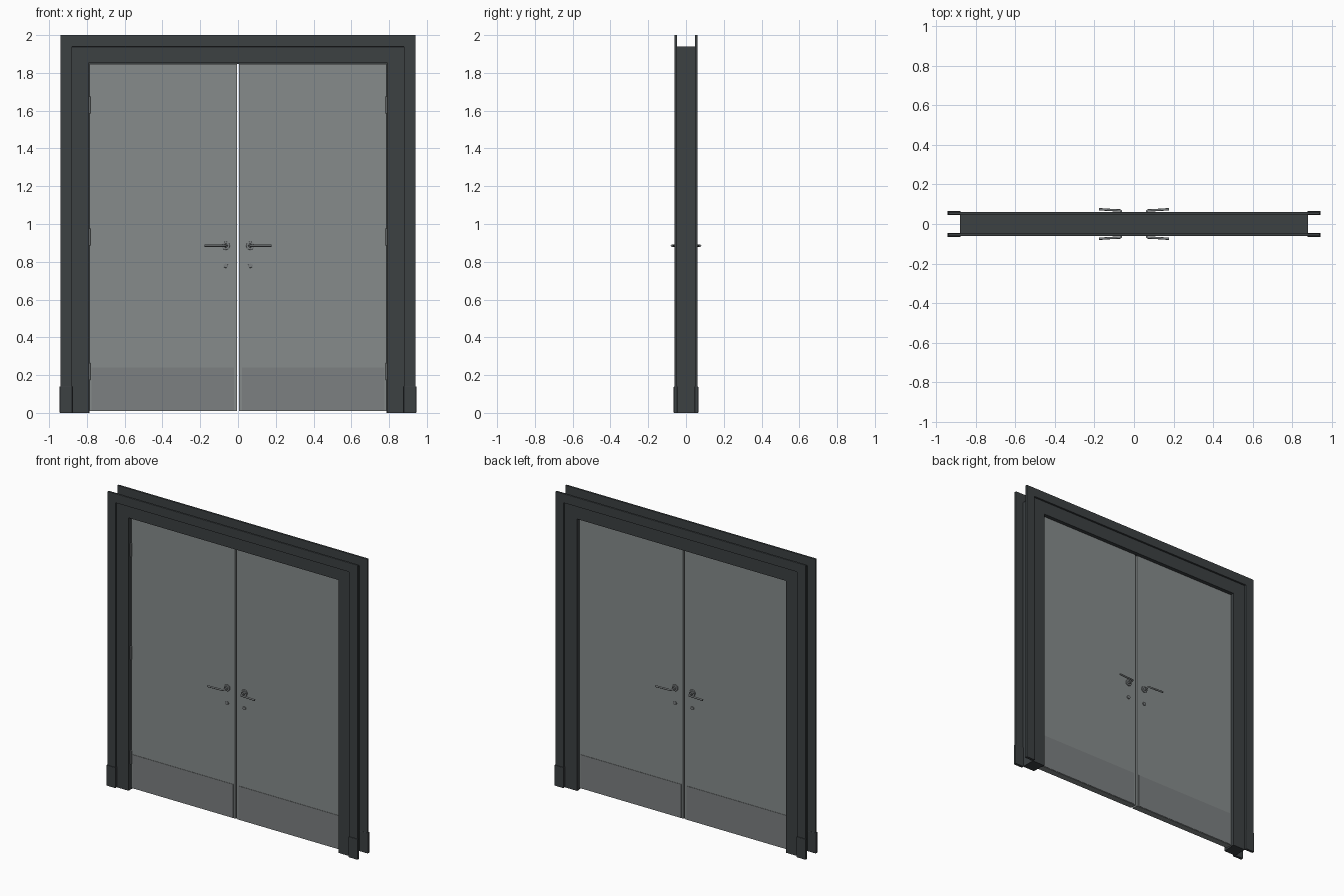
import bpy, bmesh, math
from mathutils import Matrix

if "Cube" in bpy.data.objects:
    bpy.data.objects.remove(bpy.data.objects["Cube"])


def mat(name, c):
    m = bpy.data.materials.new(name)
    m.diffuse_color = (*c, 1)
    m.use_nodes = True
    m.node_tree.nodes["Principled BSDF"].inputs["Base Color"].default_value = m.diffuse_color
    return m


DARK = mat("dark_frame_paint", (0.045, 0.052, 0.055))
LEAF = mat("door_grey", (0.24, 0.26, 0.26))
STEEL = mat("steel", (0.20, 0.215, 0.22))


def finish(name, bm, m, bevel=0):
    bmesh.ops.recalc_face_normals(bm, faces=bm.faces)
    me = bpy.data.meshes.new(name)
    bm.to_mesh(me)
    bm.free()
    ob = bpy.data.objects.new(name, me)
    bpy.context.collection.objects.link(ob)
    me.materials.append(m)
    if bevel:
        b = ob.modifiers.new("bevel", "BEVEL")
        b.width = bevel
        b.segments = 2
    return ob


def box(name, x, y, z, m, bevel=0):
    bm = bmesh.new()
    bmesh.ops.create_cube(bm, size=1)
    for v in bm.verts:
        v.co = [min(r) + (c + 0.5) * (max(r) - min(r)) for c, r in zip(v.co, (x, y, z))]
    return finish(name, bm, m, bevel)


def portal(name, xo, zo, xi, zi, y, m, bevel=0):
    """Door-shaped surround: two legs and a head, extruded along y."""
    pts = [(-xo, 0), (-xo, zo), (xo, zo), (xo, 0), (xi, 0), (xi, zi), (-xi, zi), (-xi, 0)]
    bm = bmesh.new()
    f = bm.faces.new([bm.verts.new((px, y[0], pz)) for px, pz in pts])
    ext = bmesh.ops.extrude_face_region(bm, geom=[f])["geom"]
    for v in ext:
        if isinstance(v, bmesh.types.BMVert):
            v.co.y = y[1]
    return finish(name, bm, m, bevel)


def disc(name, x, z, r, y0, y1, m, bevel=0):
    """Cylinder lying along y."""
    bm = bmesh.new()
    rot = Matrix.Translation((x, (y0 + y1) / 2, z)) @ Matrix.Rotation(math.pi / 2, 4, 'X')
    bmesh.ops.create_cone(bm, cap_ends=True, segments=32, radius1=r, radius2=r,
                          depth=abs(y1 - y0), matrix=rot)
    for f in bm.faces:
        f.smooth = len(f.verts) == 4
    return finish(name, bm, m, bevel)


def lever(name, sx, sy, m):
    """Bent round bar: neck out of the door, then a slightly raked grip."""
    cu = bpy.data.curves.new(name, "CURVE")
    cu.dimensions = '3D'
    cu.bevel_depth = 0.006
    cu.bevel_resolution = 3
    cu.use_fill_caps = True
    path = [(0.065, 0.02), (0.065, 0.06), (0.067, 0.066), (0.073, 0.069), (0.12, 0.071), (0.178, 0.075)]
    sp = cu.splines.new("POLY")
    sp.points.add(len(path) - 1)
    for p, (x, y) in zip(sp.points, path):
        p.co = (sx * x, sy * y, 0.885, 1)
    sp.use_smooth = True
    ob = bpy.data.objects.new(name, cu)
    bpy.context.collection.objects.link(ob)
    cu.materials.append(m)


# Door lining and the stop behind the leaves
portal("door_lining", 0.88, 1.94, 0.79, 1.855, (-0.048, 0.048), DARK)
portal("door_stop", 0.80, 1.865, 0.785, 1.848, (0.022, 0.048), DARK)

SIDES = (("front", -1), ("back", 1))
HANDS = (("left", -1), ("right", 1))

# Architraves with plinth blocks on both wall faces
for side, sy in SIDES:
    portal(f"{side}_architrave", 0.94, 2.0, 0.878, 1.938, (sy * 0.047, sy * 0.061), DARK, 0.002)
    for hand, sx in HANDS:
        box(f"{side}_{hand}_plinth_block", (sx * 0.877, sx * 0.944),
            (sy * 0.046, sy * 0.065), (0, 0.14), DARK, 0.002)

for hand, sx in HANDS:
    # Door leaf
    box(f"{hand}_door_leaf", (sx * 0.006, sx * 0.787), (-0.022, 0.022), (0.01, 1.848), LEAF)
    # Hinges
    for i, z in enumerate((0.22, 0.93, 1.63)):
        disc_z = bmesh.new()
        bmesh.ops.create_cone(disc_z, cap_ends=True, segments=16, radius1=0.006, radius2=0.006,
                              depth=0.09, matrix=Matrix.Translation((sx * 0.787, -0.026, z)))
        finish(f"{hand}_hinge_{i + 1}", disc_z, STEEL)
    # Kick plate and door furniture on each face
    for side, sy in SIDES:
        tag = f"{side}_{hand}"
        box(f"{tag}_kick_plate", (sx * 0.02, sx * 0.776), (sy * 0.021, sy * 0.0245), (0.013, 0.24), STEEL)
        disc(f"{tag}_handle_rose", sx * 0.065, 0.885, 0.022, sy * 0.021, sy * 0.030, STEEL, 0.002)
        disc(f"{tag}_handle_collar", sx * 0.065, 0.885, 0.011, sy * 0.029, sy * 0.042, STEEL, 0.001)
        lever(f"{tag}_lever", sx, sy, STEEL)
        disc(f"{tag}_lock_escutcheon", sx * 0.065, 0.78, 0.012, sy * 0.021, sy * 0.029, STEEL, 0.002)
